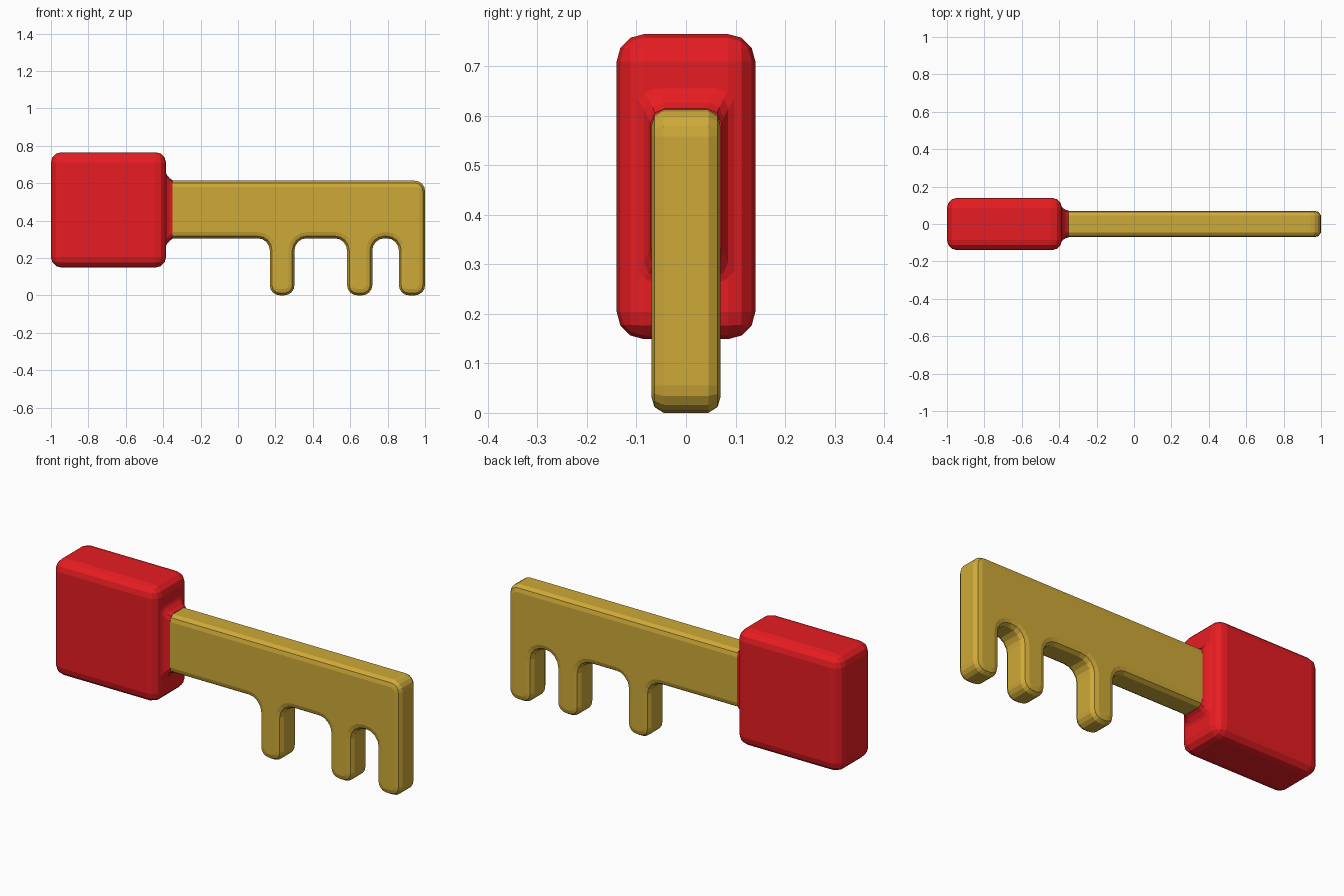
import bpy, bmesh
from math import sin, cos, pi
from mathutils import Vector

if "Cube" in bpy.data.objects:
    bpy.data.objects.remove(bpy.data.objects["Cube"])


def material(name, color):
    m = bpy.data.materials.new(name)
    m.diffuse_color = color
    m.use_nodes = True
    m.node_tree.nodes["Principled BSDF"].inputs["Base Color"].default_value = m.diffuse_color
    return m


def rounded_loop(corners, inset=0.0, steps=4):
    """Counter-clockwise right-angled outline of (x, z, radius), inset evenly."""
    pts = []
    n = len(corners)
    for i, (x, z, r) in enumerate(corners):
        p = Vector((x, z))
        u = (p - Vector(corners[i - 1][:2])).normalized()
        v = (Vector(corners[(i + 1) % n][:2]) - p).normalized()
        convex = u.x * v.y - u.y * v.x > 0
        c = p - u * r + v * r
        rad = r - inset if convex else r + inset
        for k in range(steps + 1):
            t = k / steps * pi / 2
            pts.append(c + (u * sin(t) - v * cos(t)) * rad)
    return pts


def loft(name, rings, mat):
    """Skin a stack of equal-length rings and cap both ends."""
    bm = bmesh.new()
    loops = [[bm.verts.new(p) for p in ring] for ring in rings]
    for a, b in zip(loops, loops[1:]):
        for i in range(len(a)):
            j = (i + 1) % len(a)
            bm.faces.new((a[i], a[j], b[j], b[i]))
    bm.faces.new(loops[0])
    bm.faces.new(loops[-1])
    bmesh.ops.recalc_face_normals(bm, faces=bm.faces)
    mesh = bpy.data.meshes.new(name)
    bm.to_mesh(mesh)
    bm.free()
    mesh.materials.append(mat)
    ob = bpy.data.objects.new(name, mesh)
    bpy.context.collection.objects.link(ob)
    return ob


red = material("red", (0.80, 0.012, 0.016, 1))
gold = material("gold", (0.62, 0.40, 0.04, 1))

# Blade: shaft with three teeth, drawn as one outline
low, high = 0.305, 0.613
outline = [(-0.45, low, 0.04)]
for x0, x1 in ((0.17, 0.302), (0.583, 0.718)):
    outline += [(x0, low, 0.065), (x0, 0, 0.055), (x1, 0, 0.055), (x1, low, 0.065)]
outline += [(0.86, low, 0.065), (0.86, 0, 0.055), (1, 0, 0.055),
            (1, high, 0.055), (-0.45, high, 0.04)]
profile = [(0.07, 0.033), (0.064, 0.012), (0.045, 0.0)]
layers = [(-y, d) for y, d in profile] + [(y, d) for y, d in reversed(profile)]
loft("blade", [[(p.x, y, p.y) for p in rounded_loop(outline, d)]
               for y, d in layers], gold)

# Collar: concave flare from the grip down to the shaft
mid = (low + high) / 2
rings = []
for x, hy, hz in ((-0.42, 0.105, 0.215), (-0.39, 0.1, 0.208), (-0.38, 0.085, 0.185),
                  (-0.365, 0.076, 0.167), (-0.35, 0.0715, 0.156)):
    rect = [(-hy, mid - hz, 0.03), (hy, mid - hz, 0.03),
            (hy, mid + hz, 0.03), (-hy, mid + hz, 0.03)]
    rings.append([(x, p.x, p.y) for p in rounded_loop(rect, 0, 2)])
loft("collar", rings, red)

# Grip: rounded block
bpy.ops.mesh.primitive_cube_add(size=1, location=(-0.6925, 0, 0.457))
grip = bpy.context.object
grip.name = "grip"
grip.scale = (0.615, 0.28, 0.616)
bpy.ops.object.transform_apply(location=False, rotation=False, scale=True)
grip.data.materials.append(red)
bev = grip.modifiers.new("bevel", "BEVEL")
bev.width = 0.055
bev.segments = 3
